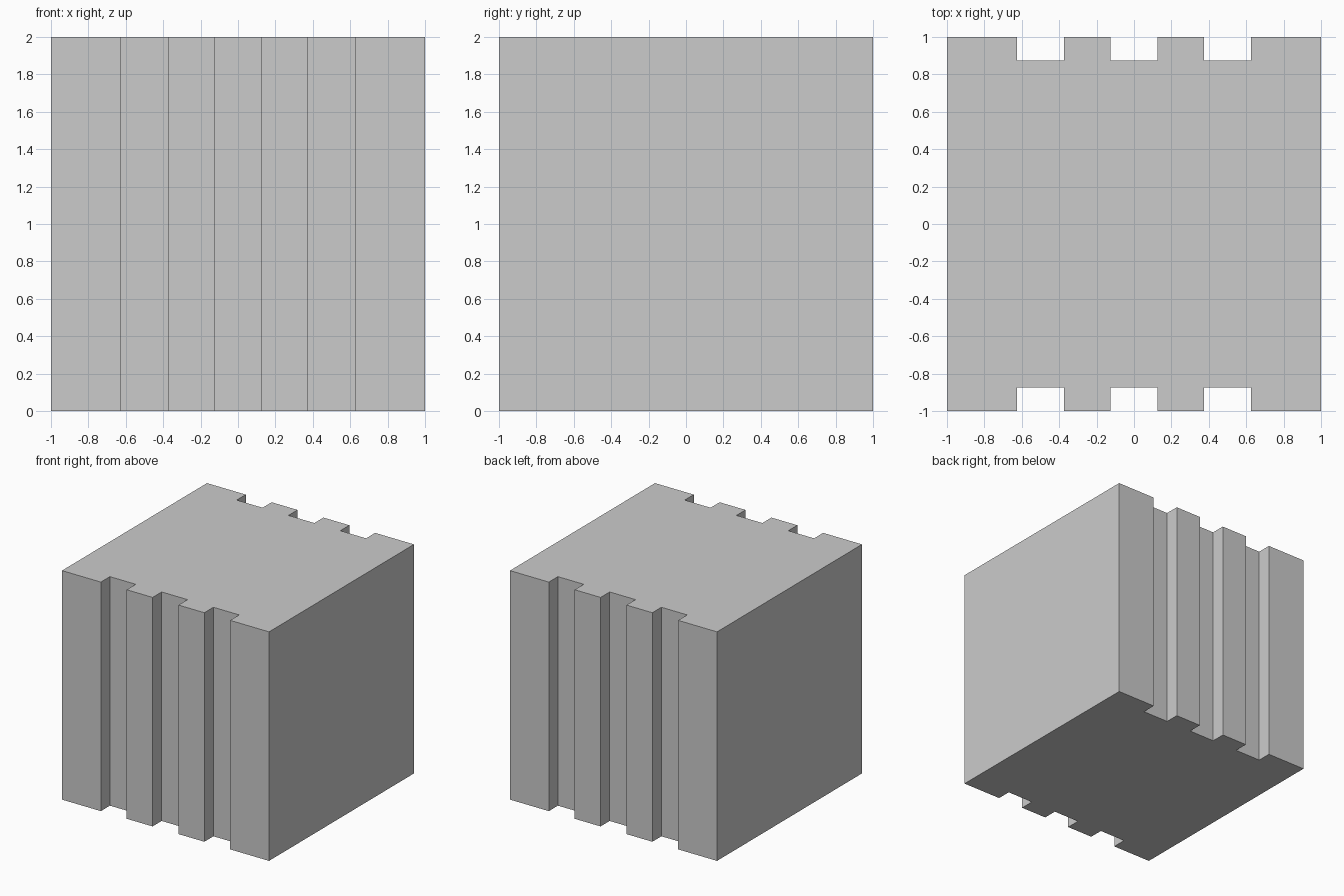
import bpy
import bmesh

if "Cube" in bpy.data.objects:
    bpy.data.objects.remove(bpy.data.objects["Cube"])

HALF, HEIGHT = 1.0, 2.0
GROOVE_CENTRES = (-0.5, 0.0, 0.5)
GROOVE_HALF, DEPTH = 0.125, 0.125

# Front edge profile with three square grooves, left to right
front = [(-HALF, -HALF)]
for c in GROOVE_CENTRES:
    l, r = c - GROOVE_HALF, c + GROOVE_HALF
    front += [(l, -HALF), (l, -HALF + DEPTH), (r, -HALF + DEPTH), (r, -HALF)]
front.append((HALF, -HALF))

# Rotating the front edge by half a turn gives the back edge
outline = front + [(-x, -y) for x, y in front]

# Grooved block: outline extruded to full height
bm = bmesh.new()
base = bm.faces.new([bm.verts.new((x, y, 0)) for x, y in outline])
top = bmesh.ops.extrude_face_region(bm, geom=[base], use_keep_orig=True)
bmesh.ops.translate(bm, vec=(0, 0, HEIGHT),
                    verts=[v for v in top["geom"] if isinstance(v, bmesh.types.BMVert)])
bmesh.ops.recalc_face_normals(bm, faces=bm.faces)

mesh = bpy.data.meshes.new("grooved_block")
bm.to_mesh(mesh)
bm.free()
bpy.context.collection.objects.link(bpy.data.objects.new("grooved_block", mesh))
